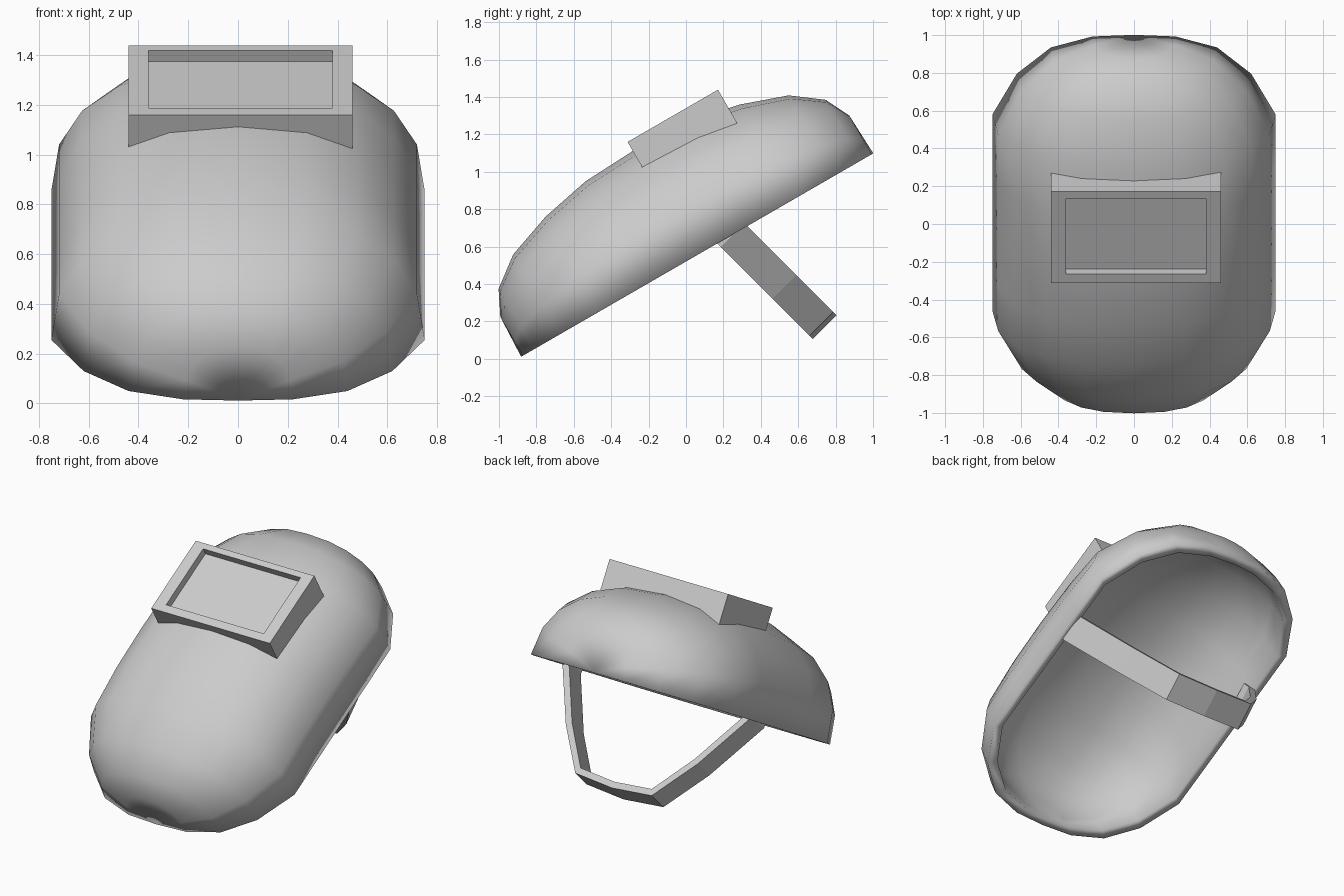
import bpy, bmesh
from math import radians, sin, cos, pi
from mathutils import Matrix, Vector

default = bpy.data.objects.get("Cube")
if default:
    bpy.data.objects.remove(default, do_unlink=True)

grey = bpy.data.materials.new("matte_grey")
grey.use_nodes = True
grey.diffuse_color = (0.6, 0.6, 0.6, 1)
grey.node_tree.nodes["Principled BSDF"].inputs["Base Color"].default_value = (0.6, 0.6, 0.6, 1)

# Mask frame: y runs along the rim, z points out of the face
TILT = Matrix.Translation((0, 0.06, 0.555)) @ Matrix.Rotation(radians(30), 4, "X")


def loft(name, loops, matrix, cap_start=False, cap_end=False, smooth=False):
    """Join equal closed loops of points with quads."""
    bm = bmesh.new()
    rings = [[bm.verts.new(p) for p in loop] for loop in loops]
    n = len(rings[0])
    for a, b in zip(rings, rings[1:]):
        for i in range(n):
            j = (i + 1) % n
            bm.faces.new((a[i], a[j], b[j], b[i]))
    if cap_start:
        bm.faces.new(rings[0][::-1])
    if cap_end:
        bm.faces.new(rings[-1])
    bmesh.ops.remove_doubles(bm, verts=bm.verts, dist=0.0005)
    bmesh.ops.recalc_face_normals(bm, faces=bm.faces)
    bm.transform(matrix)
    for f in bm.faces:
        f.smooth = smooth
    mesh = bpy.data.meshes.new(name)
    bm.to_mesh(mesh)
    bm.free()
    mesh.materials.append(grey)
    obj = bpy.data.objects.new(name, mesh)
    bpy.context.collection.objects.link(obj)
    return obj


# Shell: half cross-sections (position, half width, height) from middle to end
HALF = [(0, 0.75, 0.655), (0.32, 0.75, 0.64), (0.6, 0.75, 0.583), (0.85, 0.62, 0.495),
        (1.01, 0.44, 0.375), (1.077, 0.22, 0.24), (1.087, 0, 0)]
STATIONS = [(-u, w, h) for u, w, h in HALF[:0:-1]] + HALF
POWER = 2.35
WALL = 0.05
SEGMENTS = 10


def arch(u, w, h):
    pts = []
    for i in range(SEGMENTS + 1):
        t = pi * i / SEGMENTS
        c, s = cos(t), max(sin(t), 0)
        x = abs(c) ** (2 / POWER) * (1 if c > 0 else -1)
        pts.append(Vector((x * w, u, s ** (2 / POWER) * h if 0 < i < SEGMENTS else 0)))
    return pts


def shell_section(u, w, h):
    k = 1 - WALL / 1.087
    inner = arch(u * k, max(w - WALL, 0), max(h - WALL, 0))
    return arch(u, w, h) + inner[::-1]


loft("mask_shell", [shell_section(*s) for s in STATIONS], TILT, smooth=True)


# Viewing window housing, its lower edge following the shell
def shell_height(x, u):
    for (u0, _, h0), (u1, _, h1) in zip(HALF, HALF[1:]):
        if u0 <= abs(u) <= u1:
            h = h0 + (h1 - h0) * (abs(u) - u0) / (u1 - u0)
            return h * (1 - abs(x / 0.75) ** POWER) ** (1 / POWER)


def rectangle(x0, x1, u0, u1, steps=6):
    corners = [(x0, u0), (x1, u0), (x1, u1), (x0, u1)]
    pts = []
    for (ax, au), (bx, bu) in zip(corners, corners[1:] + corners[:1]):
        pts += [(ax + (bx - ax) * i / steps, au + (bu - au) * i / steps) for i in range(steps)]
    return pts


outer = rectangle(-0.44, 0.46, -0.02, 0.538)
opening = rectangle(-0.36, 0.38, 0.035, 0.497)
loft("window_housing", [
    [(x, u, shell_height(x, u) - 0.03) for x, u in outer],
    [(x, u, 0.71) for x, u in outer],
    [(x, u, 0.71) for x, u in opening],
    [(x, u, 0.659) for x, u in opening]], TILT, cap_end=True)

# Head strap: flat band looping behind the mask
BAND = Matrix.Translation((0, 0.235, 0.675)) @ Matrix.Rotation(radians(-45), 4, "X")
side = [(0.72, -0.05), (0.72, 0.02), (0.5, 0.41), (0.29, 0.69)]
path = side + [(0, 0.715)] + [(-x, d) for x, d in side[::-1]]
W = 0.09
loft("head_strap", [
    [(x, d, -W), (x, d, W), (x * 0.93, d * 0.94, W), (x * 0.93, d * 0.94, -W)]
    for x, d in path], BAND, cap_start=True, cap_end=True)
